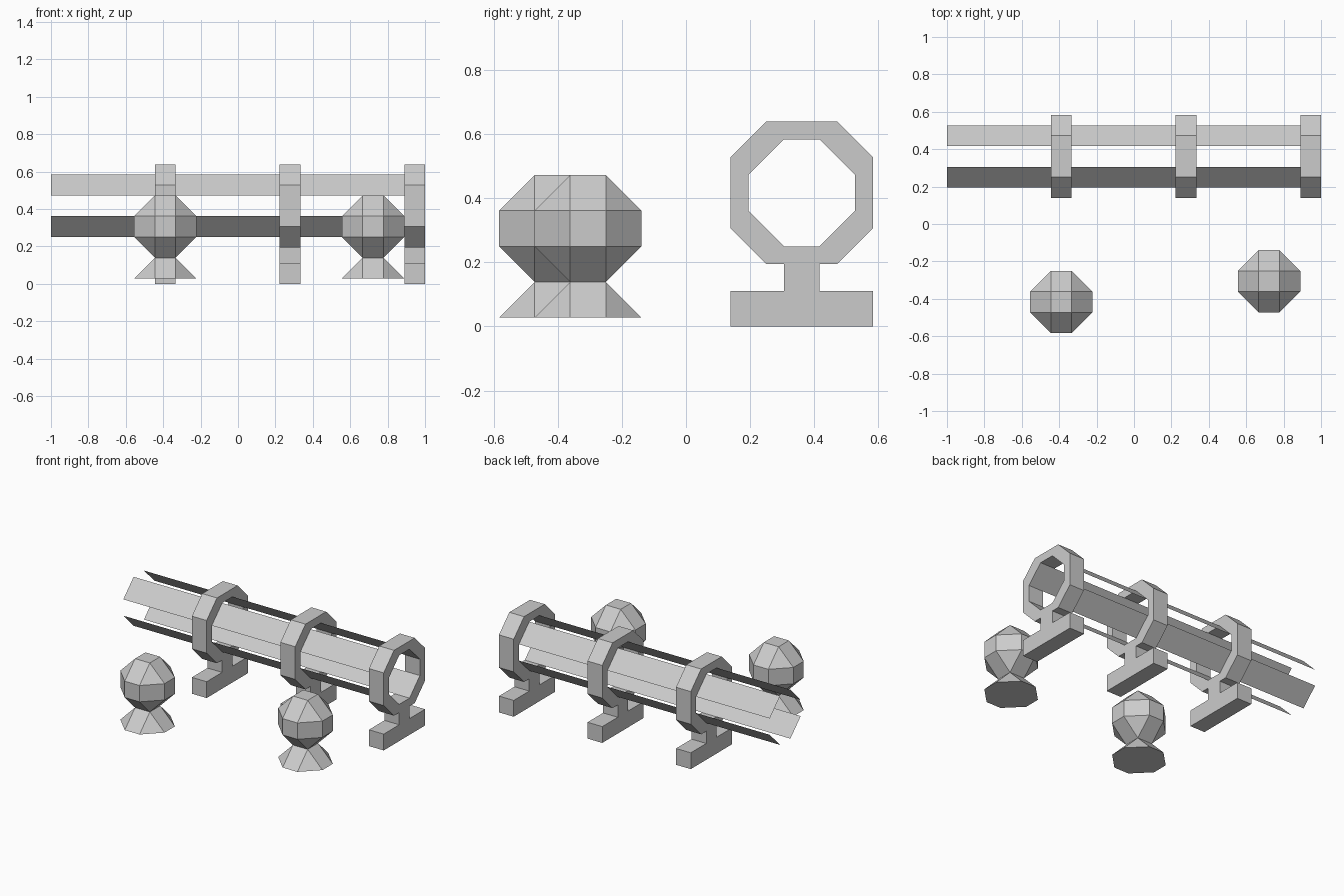
import bpy, bmesh
from mathutils import Vector

if "Cube" in bpy.data.objects:
    bpy.data.objects.remove(bpy.data.objects["Cube"])

U = 1 / 18            # grid unit of the model
AY, AZ = 6.5, 7.5     # tube axis (y, z) in units


def make_object(name, bm, location=(0, 0, 0)):
    me = bpy.data.meshes.new(name)
    bm.to_mesh(me)
    bm.free()
    ob = bpy.data.objects.new(name, me)
    ob.location = Vector(location) * U
    bpy.context.collection.objects.link(ob)
    return ob


def octagon(r, h):
    return [(r, -h), (r, h), (h, r), (-h, r), (-r, h), (-r, -h), (-h, -r), (h, -r)]


def loop(bm, pts, x):
    return [bm.verts.new(Vector((x, y, z)) * U) for y, z in pts]


def bridge(bm, a, b):
    n = len(a)
    return [bm.faces.new((a[i], a[(i + 1) % n], b[(i + 1) % n], b[i])) for i in range(n)]


# Octagonal hoop on an inverted T foot
def hoop_stand(name, x):
    bm = bmesh.new()
    outer = [(y + AY, z + AZ) for y, z in octagon(4, 2)]
    inner = [(y + AY, z + AZ) for y, z in octagon(3, 1)]
    o0, o1 = loop(bm, outer, -1), loop(bm, outer, 1)
    i0, i1 = loop(bm, inner, -1), loop(bm, inner, 1)
    for a, b in ((o0, o1), (o1, i1), (i1, i0), (i0, o0)):
        bridge(bm, a, b)
    foot = [(y + AY, z) for y, z in
            [(-4, 0), (4, 0), (4, 2), (1, 2), (1, 3.5), (-1, 3.5), (-1, 2), (-4, 2)]]
    f0, f1 = loop(bm, foot, -1), loop(bm, foot, 1)
    bridge(bm, f0, f1)
    bm.faces.new(f1)
    bm.faces.new(f0[::-1])
    bmesh.ops.recalc_face_normals(bm, faces=bm.faces)
    make_object(name, bm, (x, 0, 0))


for i, x in enumerate((-7, 5, 17)):
    hoop_stand(f"hoop_stand_{i + 1}", x)

# Four thin slats along the diagonal sides of the hoops
bm = bmesh.new()
for sy in (-1, 1):
    for sz in (-1, 1):
        edge = [(AY + sy * 3, AZ + sz), (AY + sy, AZ + sz * 3)]
        a, b = loop(bm, edge, -18), loop(bm, edge, 18)
        f = bm.faces.new((a[0], a[1], b[1], b[0]))
        f.normal_update()
        if f.normal.y * sy < 0:
            f.normal_flip()
make_object("tube_slats", bm)


# Faceted solid made of stacked square / octagon levels
def faceted(name, levels, location):
    bm = bmesh.new()
    square = [(1, 1), (-1, 1), (-1, -1), (1, -1)]
    for shape, z in levels:
        for x, y in (square if shape == "square" else octagon(3, 1)):
            bm.verts.new(Vector((x, y, z)) * U)
    bmesh.ops.convex_hull(bm, input=bm.verts)
    bmesh.ops.dissolve_limit(bm, angle_limit=0.01, verts=bm.verts, edges=bm.edges)
    bmesh.ops.recalc_face_normals(bm, faces=bm.faces)
    make_object(name, bm, location)


# Two balls, each on a flared foot
for side, x, y in (("left", -7, -7.5), ("right", 13, -5.5)):
    faceted(f"ball_{side}", [("square", 8.5), ("octagon", 6.5),
                             ("octagon", 4.5), ("square", 2.5)], (x, y, 0))
    faceted(f"ball_foot_{side}", [("square", 2.5), ("octagon", 0.5)], (x, y, 0))
